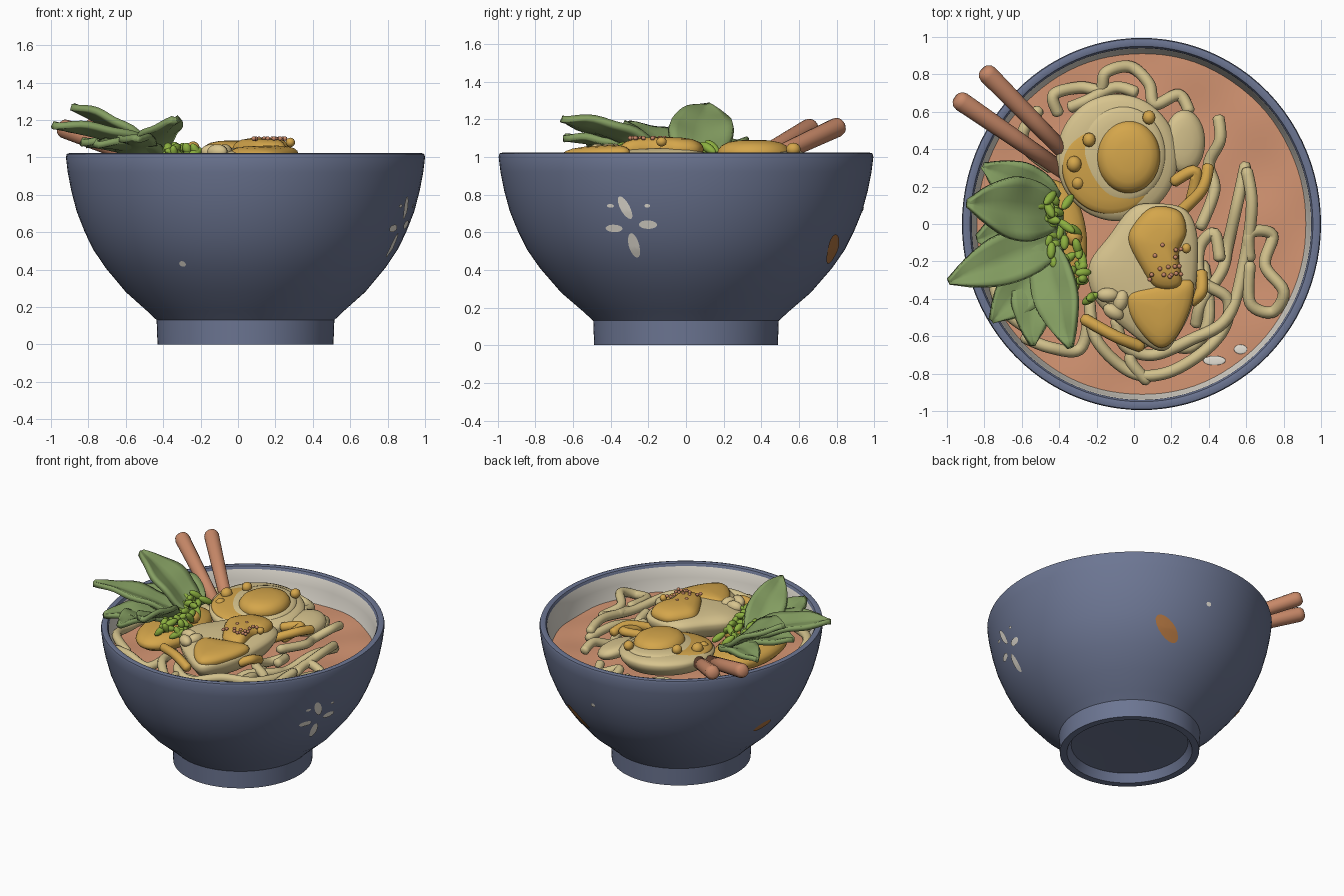
import bpy, bmesh, math, random
from mathutils import Vector, Matrix

if "Cube" in bpy.data.objects:
    bpy.data.objects.remove(bpy.data.objects["Cube"])

random.seed(4)
CX, RX, RY = 0.04, 0.96, 0.995      # bowl centre and radii
SOUP_Z = 0.82


def material(name, rgb):
    m = bpy.data.materials.new(name)
    m.diffuse_color = (*rgb, 1)
    m.use_nodes = True
    m.node_tree.nodes["Principled BSDF"].inputs["Base Color"].default_value = m.diffuse_color
    return m


BLUE = material("slate blue glaze", (0.15, 0.18, 0.29))
WHITE = material("inner white", (0.80, 0.76, 0.68))
SOUP = material("broth orange", (0.66, 0.30, 0.17))
NOODLE = material("noodle cream", (0.64, 0.53, 0.26))
EGG = material("egg cream", (0.68, 0.55, 0.27))
GOLD = material("yolk gold", (0.66, 0.38, 0.07))
LEAF = material("leaf green", (0.23, 0.34, 0.12))
SPRIG = material("bright green", (0.26, 0.43, 0.05))
WOOD = material("chopstick wood", (0.58, 0.25, 0.14))
RUST = material("rust petal", (0.42, 0.17, 0.05))


def make(name, verts, faces, mats, smooth=True):
    me = bpy.data.meshes.new(name)
    me.from_pydata([tuple(v) for v in verts], [], faces)
    bm = bmesh.new()
    bm.from_mesh(me)
    bmesh.ops.recalc_face_normals(bm, faces=bm.faces)
    bm.to_mesh(me)
    bm.free()
    for m in mats:
        me.materials.append(m)
    for p in me.polygons:
        p.use_smooth = smooth
    ob = bpy.data.objects.new(name, me)
    bpy.context.collection.objects.link(ob)
    return ob


def activate(ob):
    bpy.ops.object.select_all(action='DESELECT')
    ob.select_set(True)
    bpy.context.view_layer.objects.active = ob


def loft(rings, cap_start=True, cap_end=True):
    """Join equal rings of points into quads."""
    n = len(rings[0])
    verts = [p for r in rings for p in r]
    faces = [(i * n + j, i * n + (j + 1) % n, (i + 1) * n + (j + 1) % n, (i + 1) * n + j)
             for i in range(len(rings) - 1) for j in range(n)]
    if cap_start:
        faces.append(tuple(range(n))[::-1])
    if cap_end:
        faces.append(tuple(range((len(rings) - 1) * n, len(rings) * n)))
    return verts, faces


def spline(pts, steps=6, closed=True):
    """Catmull-Rom points through a path."""
    out, n = [], len(pts)
    v = [Vector(p) for p in pts]
    get = (lambda i: v[i % n]) if closed else (lambda i: v[max(0, min(n - 1, i))])
    for i in range(n if closed else n - 1):
        a, b, c, d = get(i - 1), get(i), get(i + 1), get(i + 2)
        for k in range(steps):
            t = k / steps
            out.append(0.5 * (2 * b + (c - a) * t + (2 * a - 5 * b + 4 * c - d) * t * t
                              + (3 * b - a - 3 * c + d) * t ** 3))
    return out if closed else out + [v[-1]]


# ---- bowl: one turned profile, inside faces white
OUTER = [(0.49, 0.0), (0.495, 0.13), (0.55, 0.18), (0.667, 0.28), (0.78, 0.41), (0.85, 0.51),
         (0.895, 0.60), (0.94, 0.71), (0.97, 0.82), (0.99, 0.92), (1.0, 1.0)]
prof = [(0.02, 0.07), (0.41, 0.06), (0.44, 0.0)] + OUTER
prof += [(0.995, 1.018), (0.975, 1.024), (0.955, 1.018), (0.945, 1.0)]
inside_from = len(prof) - 1
prof += [(0.937, 0.92), (0.917, 0.82), (0.88, 0.7), (0.78, 0.5), (0.5, 0.3), (0.02, 0.25)]
N = 96
ANG = [2 * math.pi * j / N for j in range(N)]
v, f = loft([[(CX + RX * r * math.cos(a), RY * r * math.sin(a), z) for a in ANG] for r, z in prof])
bowl = make("bowl", v, f, [BLUE, WHITE])
for p in bowl.data.polygons:
    if p.index // N >= inside_from and p.index != len(f) - 2:
        p.material_index = 1
activate(bowl)
bpy.ops.object.shade_smooth_by_angle(angle=math.radians(35))

# ---- broth with gentle ripples
rings = []
for k in range(1, 25):
    r = 0.922 * k / 24
    rings.append([(CX + RX * r * math.cos(a), RY * r * math.sin(a),
                   SOUP_Z + 0.008 * math.sin(9 * r * math.cos(a) + 2) * math.cos(11 * r * math.sin(a)))
                  for a in ANG])
make("broth", *loft(rings, True, False), [SOUP])


# ---- painted petals hugging the bowl wall
def bowl_r(z):
    for (r0, z0), (r1, z1) in zip(OUTER, OUTER[1:]):
        if z0 <= z <= z1:
            return r0 + (r1 - r0) * (z - z0) / (z1 - z0)
    return 1.0


def petal(name, deg, z0, length, width, tilt, mat):
    th, t = math.radians(deg), math.radians(tilt)
    rings = []
    for s in (0.1, 0.4, 0.7, 1):
        ring = []
        for j in range(20):
            b = 2 * math.pi * j / 20
            p, q = s * length / 2 * math.cos(b), s * width / 2 * math.sin(b)
            u, z = p * math.cos(t) - q * math.sin(t), z0 + p * math.sin(t) + q * math.cos(t)
            r = bowl_r(z) + 0.006
            a = th + u / r
            ring.append((CX + RX * r * math.cos(a), RY * r * math.sin(a), z))
        rings.append(ring)
    make(name, *loft(rings, True, False), [mat])


for i, (du, dz, ln, w, t) in enumerate([(-6, -0.01, 0.1, 0.04, 0), (6.2, 0.01, 0.1, 0.045, 0),
                                        (0.3, -0.1, 0.13, 0.06, 95), (-1, 0.1, 0.13, 0.055, 115),
                                        (-6, 0.11, 0.04, 0.02, 0), (6.5, 0.11, 0.03, 0.02, 0)]):
    petal(f"white_petal_{i}", -19 + du, 0.63 + dz, ln, w, t, WHITE)
petal("rust_petal_right", 67, 0.51, 0.22, 0.1, -38, RUST)
petal("rust_petal_left", 168, 0.51, 0.15, 0.06, 15, RUST)
petal("white_speck_front", -116, 0.43, 0.04, 0.03, 0, WHITE)
petal("white_speck_back", 85, 0.72, 0.04, 0.03, 0, WHITE)


# ---- pillow: a rounded slab from a top outline
def pillow(name, pts, z, h, mat, tilt=(0, 0), under=None):
    out = spline(pts)
    c = sum(out, Vector((0, 0))) / len(out)
    under = h if under is None else under
    prof = [(0.5, -under), (0.85, -0.7 * under), (0.97, -0.3 * under), (1, 0), (0.97, 0.3 * h),
            (0.88, 0.6 * h), (0.7, 0.83 * h), (0.4, 0.97 * h), (0.05, h)]
    rings = []
    for s, dz in prof:
        ring = []
        for p in out:
            d = (p - c) * s
            ring.append((c.x + d.x, c.y + d.y, z + dz + tilt[0] * d.x + tilt[1] * d.y))
        rings.append(ring)
    return make(name, *loft(rings), [mat])


def oval(x, y, rx, ry):
    return [(x + rx * math.cos(a * math.pi / 6), y + ry * math.sin(a * math.pi / 6)) for a in range(12)]


# broth islands on the right of the bowl
for i, (x, y, rx, ry) in enumerate([(0.43, -0.73, 0.06, 0.025), (0.57, -0.67, 0.035, 0.025)]):
    pillow(f"foam_{i}", oval(x, y, rx, ry), SOUP_Z + 0.008, 0.004, WHITE)

# round egg half
pillow("egg_white", oval(-0.09, 0.355, 0.325, 0.34), 0.97, 0.05, EGG, (-0.05, 0.06), 0.12)
pillow("egg_gold_ring", oval(-0.12, 0.31, 0.265, 0.26), 0.99, 0.034, GOLD, (-0.05, 0.06))
pillow("egg_inner_white", oval(-0.06, 0.37, 0.23, 0.26), 1.0, 0.034, EGG, (-0.05, 0.06))
pillow("egg_yolk", oval(-0.03, 0.36, 0.17, 0.195), 1.015, 0.075, GOLD)
pillow("egg_slice", oval(0.27, 0.44, 0.11, 0.17), 0.92, 0.05, EGG, (-0.2, 0))

# long egg half with gold topping
pillow("long_egg_white", [(0.09, 0.11), (0.27, 0.08), (0.34, -0.08), (0.32, -0.40), (0.24, -0.59),
                          (0.14, -0.68), (-0.05, -0.56), (-0.21, -0.40), (-0.24, -0.22),
                          (-0.13, -0.06), (-0.02, 0.08)], 0.99, 0.06, EGG, (0, 0.04), 0.14)
pillow("long_egg_yolk", [(0, 0), (0.1, 0.09), (0.24, 0.07), (0.28, -0.04), (0.24, -0.16), (0.25, -0.33),
                         (0.12, -0.34), (0.03, -0.22), (-0.03, -0.09)], 1.04, 0.065, GOLD)
pillow("long_egg_gold_panel", [(-0.04, -0.38), (0.1, -0.33), (0.3, -0.3), (0.31, -0.42), (0.23, -0.6),
                               (0.13, -0.66), (0, -0.53)], 1.015, 0.045, GOLD, (0, 0.06), 0.08)
pillow("mixed_garnish_base", oval(-0.45, -0.12, 0.2, 0.36), 0.9, 0.07, GOLD)


# ---- small rounded bits
def bead(name, loc, size, mat, rot=(0, 0, 0)):
    bm = bmesh.new()
    bmesh.ops.create_uvsphere(bm, u_segments=12, v_segments=8, radius=1)
    me = bpy.data.meshes.new(name)
    bm.to_mesh(me)
    bm.free()
    me.materials.append(mat)
    for p in me.polygons:
        p.use_smooth = True
    ob = bpy.data.objects.new(name, me)
    bpy.context.collection.objects.link(ob)
    ob.location, ob.scale, ob.rotation_euler = loc, size, rot


R = random.uniform
for i in range(52):
    t = i / 51
    bead(f"sprig_{i}", (-0.43 + 0.13 * t + R(-0.09, 0.08), 0.15 - 0.55 * t, R(0.98, 1.06)),
         (0.024, 0.024, R(0.03, 0.06)), SPRIG, (R(-1.3, 1.3), R(-1.3, 1.3), 0))
for i in range(16):
    bead(f"sesame_{i}", (R(0.08, 0.26), R(-0.3, -0.1), 1.1), (0.012,) * 3, WOOD)
for i, (x, y, z, s) in enumerate([(0.08, 0.57, 1.04, 0.035), (-0.24, 0.45, 1.05, 0.035), (-0.32, 0.32, 1.03, 0.04),
                                  (-0.32, -0.07, 1.0, 0.045), (0.28, -0.13, 1.08, 0.025), (-0.3, 0.22, 1.0, 0.035)]):
    bead(f"gold_drop_{i}", (x, y, z), (s, s * 1.1, s), GOLD)
for i, (x, y) in enumerate([(-0.14, -0.38), (-0.07, -0.41), (-0.11, -0.47)]):
    bead(f"cream_lump_{i}", (x, y, 1.03), (0.06, 0.04, 0.04), EGG, (0, 0, 1.3 * i))


# ---- noodles
def noodle(name, pts, z, mat=NOODLE, rad=0.032):
    path = spline([(x, y, z + 0.025 * math.sin(2.1 * k)) for k, (x, y) in enumerate(pts)], 7, False)
    rings = []
    for i, p in enumerate(path):
        d = (path[min(i + 1, len(path) - 1)] - path[max(i - 1, 0)]).normalized()
        side = d.cross(Vector((0, 0, 1))).normalized()
        up = side.cross(d)
        r = rad * (0.6 if i in (0, len(path) - 1) else 1)
        rings.append([p + r * (math.cos(b * math.pi / 5) * side + math.sin(b * math.pi / 5) * up) for b in range(10)])
    make(name, *loft(rings), [mat])


NOODLES = [
    [(0.6, 0.33), (0.55, 0.1), (0.5, -0.12), (0.47, -0.25), (0.36, -0.42), (0.33, -0.55)],
    [(0.62, -0.2), (0.62, -0.05), (0.74, -0.06), (0.7, -0.22), (0.8, -0.36), (0.74, -0.47), (0.62, -0.42), (0.62, -0.2)],
    [(-0.24, -0.4), (-0.2, -0.62), (-0.02, -0.79), (0.16, -0.8), (0.35, -0.7), (0.48, -0.56), (0.5, -0.4),
     (0.36, -0.3), (0.35, -0.13), (0.43, -0.05), (0.46, -0.2)],
    [(0.45, 0.58), (0.46, 0.45), (0.40, 0.32), (0.43, 0.18), (0.35, -0.03)],
    [(-0.4, 0.58), (-0.43, 0.69), (-0.29, 0.73), (-0.18, 0.72), (-0.15, 0.81), (-0.02, 0.84), (0.08, 0.75),
     (0.11, 0.64), (0.24, 0.69), (0.3, 0.59)],
    [(-0.5, 0.62), (-0.59, 0.5), (-0.57, 0.4), (-0.43, 0.29)],
    [(-0.6, -0.6), (-0.45, -0.66), (-0.29, -0.67), (-0.24, -0.5)],
    [(0.6, 0.3), (0.63, 0.1), (0.59, -0.2), (0.5, -0.5), (0.3, -0.62), (0.1, -0.7), (-0.05, -0.65), (-0.1, -0.5)],
    [(0.08, -0.85), (-0.02, -0.72), (0.08, -0.62), (0.3, -0.66), (0.4, -0.5), (0.37, -0.2)],
    [(-0.35, 0.62), (-0.25, 0.66), (-0.1, 0.73), (0.02, 0.7)],
    [(-0.5, -0.6), (-0.7, -0.45), (-0.76, -0.2), (-0.72, 0.1), (-0.66, 0.32)]]
for i, pts in enumerate(NOODLES):
    noodle(f"noodle_{i}", pts, 0.86 + 0.012 * (i % 4))
for i, pts in enumerate([[(0.2, 0.22), (0.33, 0.28), (0.3, 0.1)], [(0.4, 0.32), (0.36, 0.18), (0.22, 0.04)],
                         [(-0.28, -0.5), (-0.1, -0.6), (0.05, -0.66)], [(0.3, -0.42), (0.36, -0.36), (0.36, -0.25)]]):
    noodle(f"gold_strip_{i}", pts, 0.95, GOLD)


# ---- leaves: folded, arched blades
def leaf(name, base, tip, width, fold=0.25, arch=0.03, roll=0.0):
    b, t = Vector(base), Vector(tip)
    d = (t - b).normalized()
    side = Matrix.Rotation(roll, 3, d) @ d.cross(Vector((0, 0, 1))).normalized()
    up = side.cross(d)
    L, W = 16, 8
    verts, faces = [], []
    for i in range(L + 1):
        k = i / L
        w = width / 2 * max(0.1, math.sin(math.pi * (0.12 + 0.88 * k)) ** 0.75 if k < 1 else 0.1)
        for j in range(W + 1):
            s = 2 * j / W - 1
            verts.append(b.lerp(t, k) + side * s * w
                         + up * (arch * math.sin(math.pi * k) + fold * w * (abs(s) - 0.3) + 0.008 * math.sin(14 * k) * s))
    for i in range(L):
        for j in range(W):
            a = i * (W + 1) + j
            faces.append((a, a + 1, a + W + 2, a + W + 1))
    ob = make(name, verts, faces, [LEAF])
    m = ob.modifiers.new("thickness", 'SOLIDIFY')
    m.thickness, m.offset = 0.035, 0


LEAVES = [((-0.42, 0.05, 0.97), (-0.89, 0.11, 1.27), 0.34, 0.15), ((-0.42, 0.12, 0.99), (-0.81, 0.31, 1.07), 0.24, 0),
          ((-0.40, -0.08, 0.99), (-0.99, -0.31, 1.17), 0.27, 0.1), ((-0.42, -0.15, 0.98), (-0.76, -0.52, 1.07), 0.27, 0),
          ((-0.47, -0.12, 0.98), (-0.34, -0.66, 1.20), 0.25, 0.3), ((-0.55, -0.2, 0.98), (-0.54, -0.65, 1.10), 0.22, 0),
          ((-0.38, 0.0, 0.95), (-0.84, -0.08, 1.08), 0.34, 0)]
for i, (b, t, w, roll) in enumerate(LEAVES):
    leaf(f"leaf_{i}", b, t, w, roll=roll)

# ---- chopsticks resting on the rim
for i, (a, b) in enumerate([((-0.80, 0.82, 1.165), (-0.30, 0.31, 0.93)), ((-0.945, 0.67, 1.16), (-0.36, 0.27, 0.93))]):
    a, b = Vector(a), Vector(b)
    q = (a - b).to_track_quat('Z', 'Y')
    rings = [[b.lerp(a, k) + q @ Vector((r * math.cos(t), r * math.sin(t), 0)) for t in ANG[::6]]
             for k, r in ((0, 0.042), (0.5, 0.047), (0.96, 0.052), (0.99, 0.046), (1.01, 0.03))]
    make(f"chopstick_{i}", *loft(rings), [WOOD])
